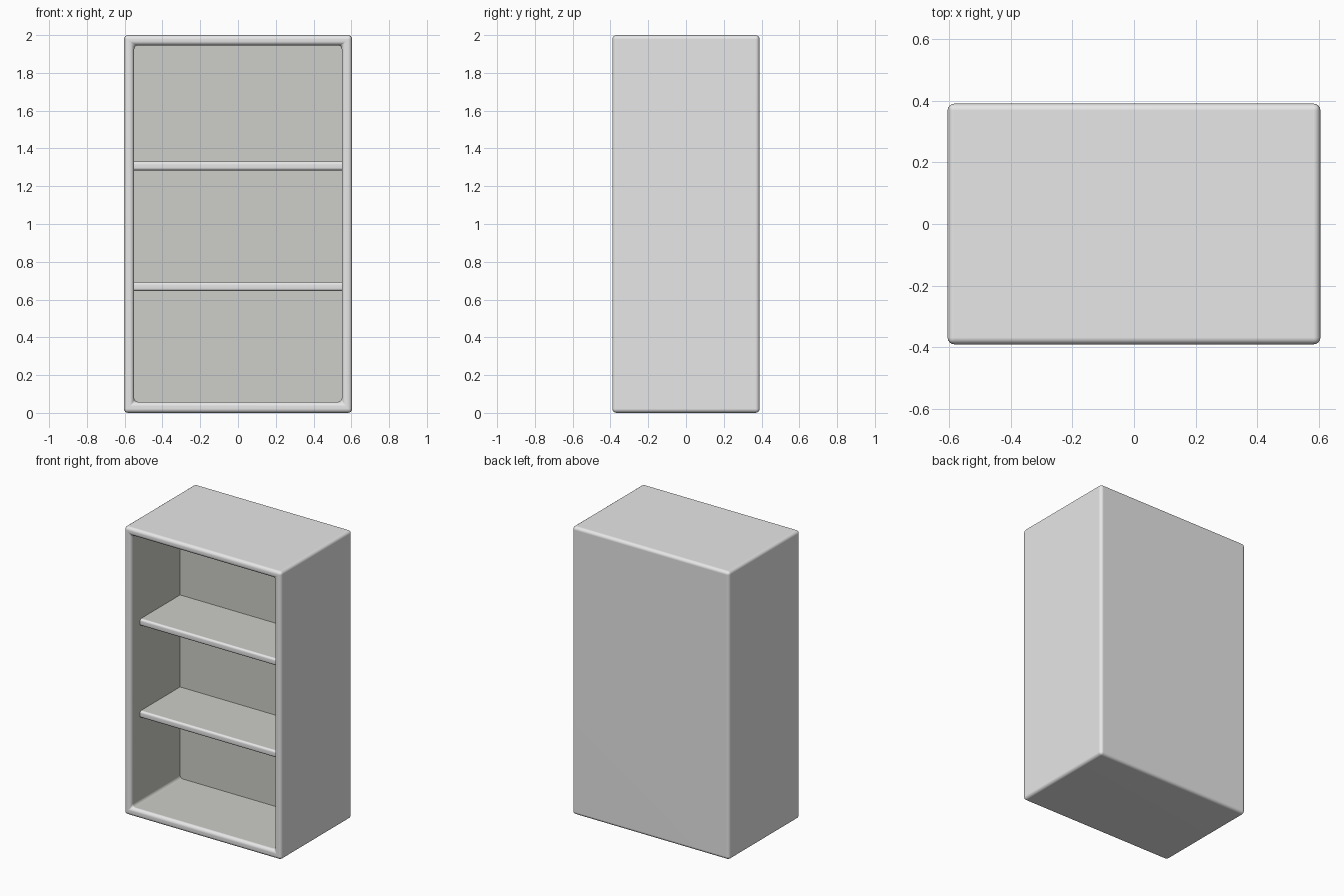
import bpy, bmesh
from mathutils import Vector

if "Cube" in bpy.data.objects:
    bpy.data.objects.remove(bpy.data.objects["Cube"])

W, D, H = 0.604, 0.39, 2.0            # half width, half depth, height
IX, IZ0, IZ1, IY = 0.55, 0.058, 1.946, 0.15   # opening and back panel


def material(name, rgb):
    m = bpy.data.materials.new(name)
    m.diffuse_color = (*rgb, 1)
    m.use_nodes = True
    m.node_tree.nodes["Principled BSDF"].inputs["Base Color"].default_value = m.diffuse_color
    return m


shell_grey = material("light grey", (0.8, 0.8, 0.8))
inner_grey = material("warm inner grey", (0.61, 0.61, 0.58))


def box(bm, x, y0, y1, z0, z1):
    bmesh.ops.create_cube(bm, size=1)
    for v in bm.verts:
        v.co = Vector((v.co.x * 2 * x,
                       y0 if v.co.y < 0 else y1,
                       z0 if v.co.z < 0 else z1))


def finish(bm, name, is_inner):
    bmesh.ops.recalc_face_normals(bm, faces=bm.faces)
    for f in bm.faces:
        f.material_index = int(is_inner(f.calc_center_median()))
    me = bpy.data.meshes.new(name)
    bm.to_mesh(me)
    bm.free()
    me.materials.append(shell_grey)
    me.materials.append(inner_grey)
    ob = bpy.data.objects.new(name, me)
    bpy.context.collection.objects.link(ob)
    bpy.ops.object.select_all(action='DESELECT')
    ob.select_set(True)
    bpy.context.view_layer.objects.active = ob
    bpy.ops.object.shade_smooth_by_angle(angle=0.7)
    wn = ob.modifiers.new("weighted normals", 'WEIGHTED_NORMAL')
    wn.keep_sharp = True


# Cabinet shell: rounded box with a pocket sunk into the front
bm = bmesh.new()
box(bm, W, -D, D, 0, H)
front = min(bm.faces, key=lambda f: f.calc_center_median().y)
bmesh.ops.inset_region(bm, faces=[front], thickness=0.05)
for v in front.verts:
    v.co = Vector((IX if v.co.x > 0 else -IX, -D, IZ1 if v.co.z > 1 else IZ0))
ext = bmesh.ops.extrude_discrete_faces(bm, faces=[front])
for v in ext["faces"][0].verts:
    v.co.y = IY


def rounded(e):
    a, b = e.verts[0].co, e.verts[1].co
    at_back_panel = abs(a.y - IY) < 1e-4 and abs(b.y - IY) < 1e-4
    mitre = abs(a.x - b.x) > 1e-4 and abs(a.z - b.z) > 1e-4
    return not (at_back_panel or mitre)


bmesh.ops.bevel(bm, geom=[e for e in bm.edges if rounded(e)], offset=0.022,
                offset_type='OFFSET', segments=4, profile=0.5, affect='EDGES',
                clamp_overlap=True)
finish(bm, "cabinet_shell",
       lambda c: -0.366 < c.y < 0.2 and abs(c.x) < IX + 0.01
       and IZ0 - 0.01 < c.z < IZ1 + 0.01)

# Two shelves, set back from the front, with rounded front edges
for name, z0, z1 in (("lower_shelf", 0.645, 0.692), ("upper_shelf", 1.284, 1.331)):
    bm = bmesh.new()
    box(bm, IX + 0.01, -0.29, IY + 0.01, z0, z1)
    edges = [e for e in bm.edges
             if all(v.co.y < -0.28 for v in e.verts)
             and abs(e.verts[0].co.z - e.verts[1].co.z) < 1e-4]
    bmesh.ops.bevel(bm, geom=edges, offset=0.014, offset_type='OFFSET',
                    segments=3, profile=0.5, affect='EDGES')
    finish(bm, name, lambda c: c.y > -0.27)
